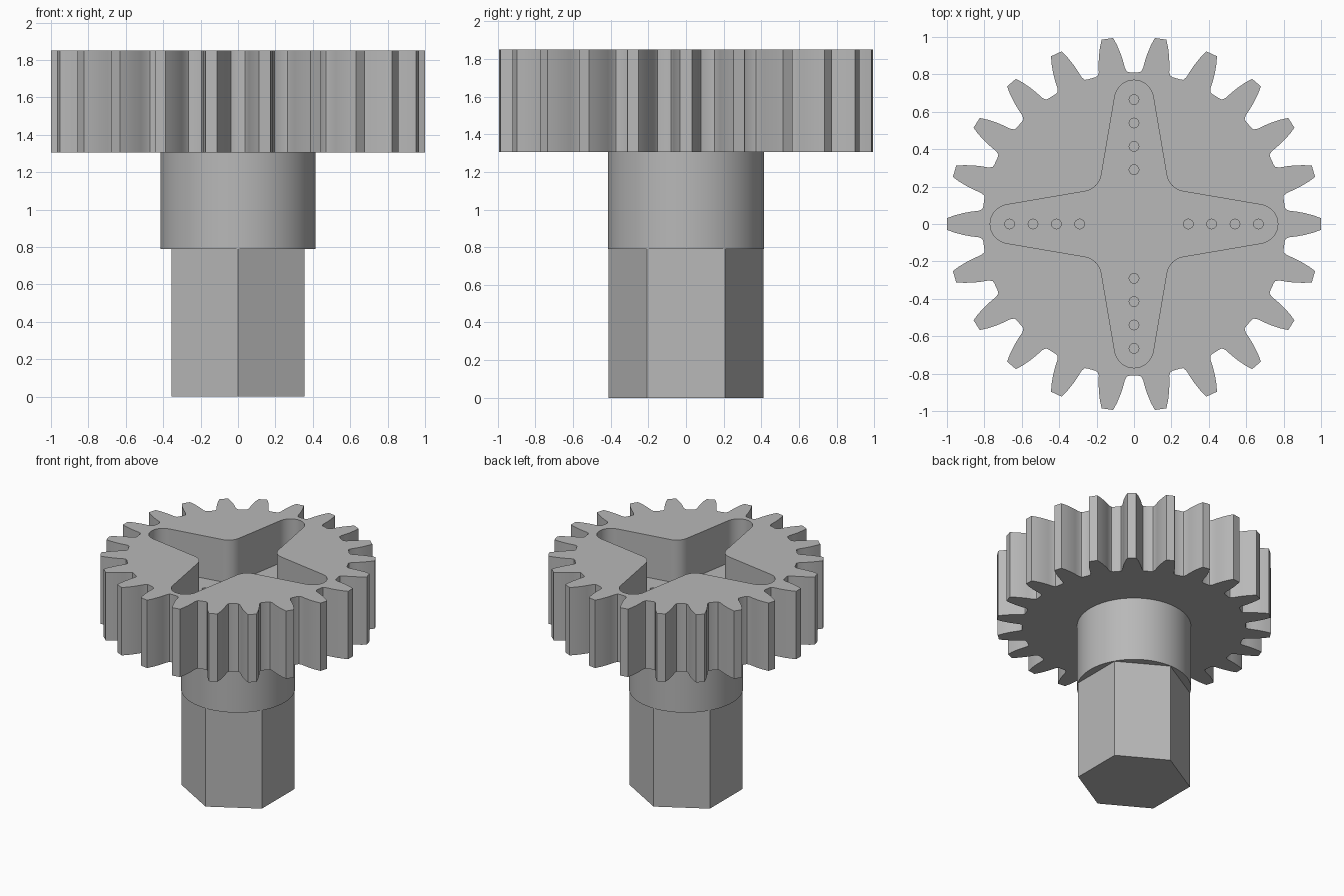
import bpy, bmesh
from math import sin, cos, pi, radians

if "Cube" in bpy.data.objects:
    bpy.data.objects.remove(bpy.data.objects["Cube"], do_unlink=True)

grey = bpy.data.materials.new("plain grey")
grey.use_nodes = True
grey.diffuse_color = (0.48, 0.48, 0.48, 1)
grey.node_tree.nodes["Principled BSDF"].inputs["Base Color"].default_value = grey.diffuse_color


def rotate(p, a):
    return (p[0] * cos(a) - p[1] * sin(a), p[0] * sin(a) + p[1] * cos(a))


def arc(centre, radius, start, end, steps):
    angles = [radians(start + (end - start) * i / steps) for i in range(steps + 1)]
    return [(centre[0] + radius * cos(a), centre[1] + radius * sin(a)) for a in angles]


def circle(x, y, radius, sides, turn=0):
    return arc((x, y), radius, turn, turn + 360, sides)[:-1]


def prism(name, outlines, z0, z1, top=True):
    """Extrude one or more counter-clockwise outlines between two heights."""
    bm = bmesh.new()
    for outline in outlines:
        low = [bm.verts.new((x, y, z0)) for x, y in outline]
        high = [bm.verts.new((x, y, z1)) for x, y in outline]
        bm.faces.new(low[::-1])
        if top:
            bm.faces.new(high)
        n = len(low)
        for i in range(n):
            j = (i + 1) % n
            bm.faces.new((low[i], low[j], high[j], high[i]))
    mesh = bpy.data.meshes.new(name)
    bm.to_mesh(mesh)
    bm.free()
    mesh.materials.append(grey)
    obj = bpy.data.objects.new(name, mesh)
    bpy.context.collection.objects.link(obj)
    return obj


def select(obj):
    bpy.ops.object.select_all(action="DESELECT")
    obj.select_set(True)
    bpy.context.view_layer.objects.active = obj


def cut(target, cutter):
    mod = target.modifiers.new("cut", "BOOLEAN")
    mod.operation = "DIFFERENCE"
    mod.solver = "EXACT"
    mod.object = cutter
    select(target)
    bpy.ops.object.modifier_apply(modifier=mod.name)
    bpy.data.objects.remove(cutter, do_unlink=True)


# Main heights
HUB_BASE, GEAR_BASE, GEAR_TOP = 0.79, 1.305, 1.85
POCKET_FLOOR = GEAR_TOP - 0.34

# Toothed wheel: half a tooth as (radius, half width), mirrored and repeated
TEETH = 22
half = [(0.806, 0.093), (0.811, 0.08), (0.83, 0.071), (0.87, 0.066),
        (0.91, 0.059), (0.96, 0.046), (1.0, 0.031)]
tooth = [(r, -w) for r, w in half] + [(r, w) for r, w in reversed(half)]
outline = [rotate(p, 2 * pi * k / TEETH) for k in range(TEETH) for p in tooth]
gear = prism("gear_wheel", [outline], GEAR_BASE, GEAR_TOP)

# Cross-shaped pocket: one rounded arm and inner fillet, repeated four times
arm = arc((0.665, 0), 0.104, -80, 80, 16) + arc((0.28, 0.28), 0.107, 260, 190, 8)
cross = [rotate(p, k * pi / 2) for k in range(4) for p in arm]
cut(gear, prism("pocket_cutter", [cross], POCKET_FLOOR, GEAR_TOP + 0.1))

# Row of small holes in the floor of each arm
holes = [circle(*rotate((0.29 + 0.125 * i, 0), k * pi / 2), 0.026, 16)
         for k in range(4) for i in range(4)]
cut(gear, prism("hole_cutter", holes, POCKET_FLOOR - 0.1, POCKET_FLOOR + 0.05))

# Round hub and hexagonal shaft
hub = prism("round_hub", [circle(0, 0, 0.415, 96)], HUB_BASE, GEAR_BASE, top=False)
prism("hex_shaft", [circle(0, 0, 0.412, 6, 30)], 0, HUB_BASE, top=False)

for obj in (gear, hub):
    select(obj)
    bpy.ops.object.shade_smooth_by_angle(angle=radians(30))
